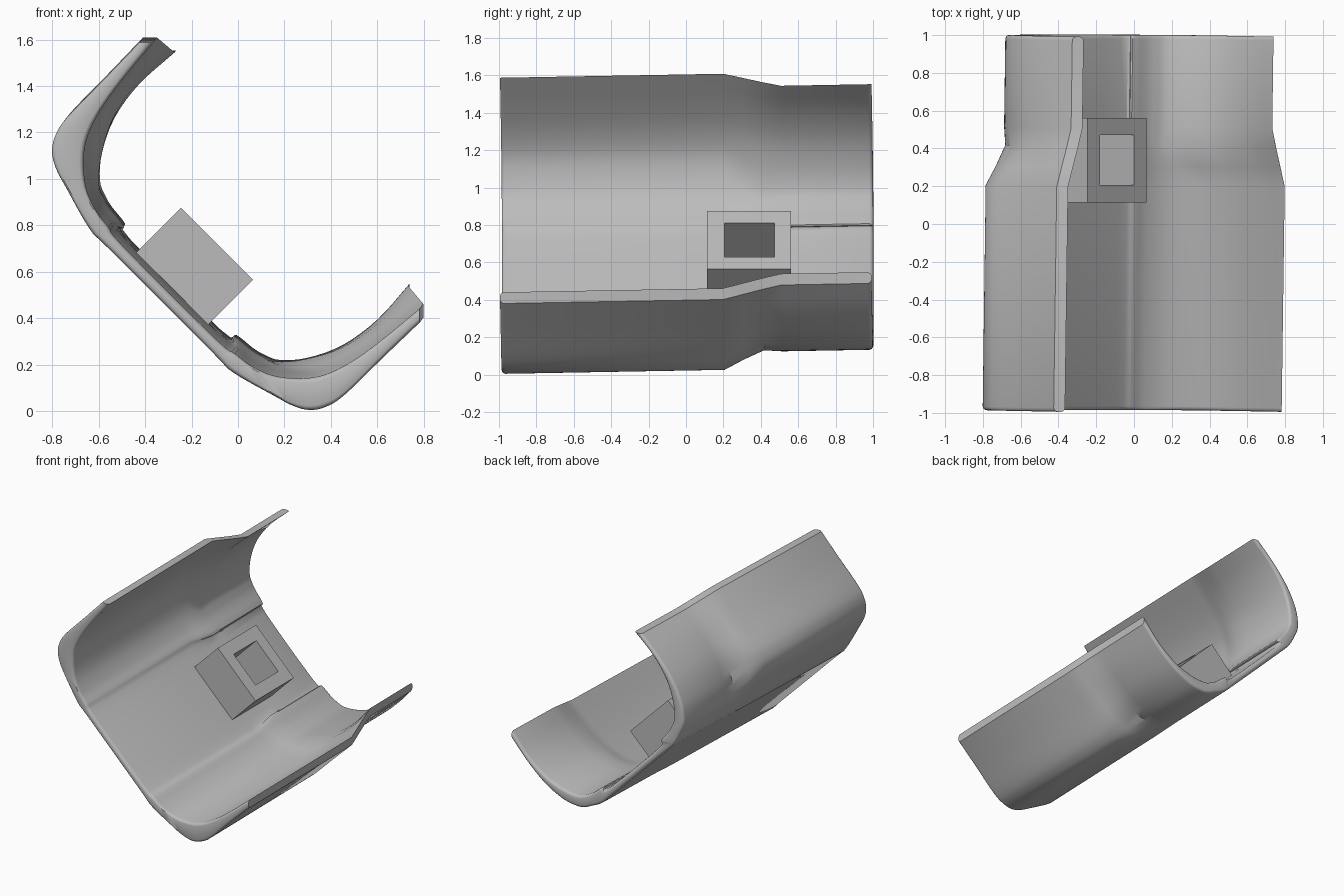
import bpy, bmesh
from mathutils import Vector

if "Cube" in bpy.data.objects:
    bpy.data.objects.remove(bpy.data.objects["Cube"])

grey = bpy.data.materials.new("plain grey")
grey.use_nodes = True
colour = (0.5, 0.5, 0.5, 1)
grey.diffuse_color = colour
grey.node_tree.nodes["Principled BSDF"].inputs["Base Color"].default_value = colour

AXIS = 0.81   # the cross-section mirrors across the line z = x + AXIS


def make_object(name, bm):
    bmesh.ops.recalc_face_normals(bm, faces=bm.faces)
    mesh = bpy.data.meshes.new(name)
    bm.to_mesh(mesh)
    bm.free()
    mesh.materials.append(grey)
    obj = bpy.data.objects.new(name, mesh)
    bpy.context.collection.objects.link(obj)
    return obj


def mirrored(half):
    half = [Vector(p) for p in half]
    return [Vector((p.y - AXIS, p.x + AXIS)) for p in reversed(half)] + half


def smooth(points, steps=4):
    """Catmull-Rom curve through the points."""
    ends = [2 * points[0] - points[1]] + points + [2 * points[-1] - points[-2]]
    curve = []
    for a, b, c, d in zip(ends, ends[1:], ends[2:], ends[3:]):
        for i in range(steps):
            t = i / steps
            curve.append(b + (c - a) * t / 2 + (2 * a - 5 * b + 4 * c - d) * t * t / 2
                         + (3 * b - a - 3 * c + d) * t ** 3 / 2)
    return curve + [points[-1]]


# Half cross-sections (x, z): wide front and narrow back
wide_outer = mirrored([(-.10, .273), (-.01, .185), (.165, .085), (.25, .04), (.32, .022),
                       (.39, .035), (.47, .085), (.63, .24), (.795, .398)])
wide_inner = mirrored([(-.085, .33), (0, .265), (.065, .215), (.165, .17), (.285, .158),
                       (.39, .175), (.51, .235), (.64, .33), (.795, .458)])
slim_outer = mirrored([(-.10, .273), (-.01, .19), (.07, .148), (.13, .122), (.19, .116),
                       (.30, .135), (.45, .21), (.60, .335), (.725, .47)])
slim_inner = mirrored([(-.085, .33), (-.02, .31), (.05, .255), (.10, .225), (.168, .202),
                       (.288, .212), (.438, .267), (.588, .377), (.725, .53)])


def blend(a, b, corner, tip):
    """Mix two sections, with separate amounts for the corners and the tips."""
    last = len(a) - 1
    mixed = []
    for i, (p, q) in enumerate(zip(a, b)):
        to_tip = max(0, 1 - min(i, last - i) / 3)
        mixed.append(p.lerp(q, corner + (tip - corner) * to_tip))
    return mixed


def section(bm, y, corner, tip, inset=0):
    """One closed ring of the shell; inset thins it to round the rims."""
    outer = smooth(blend(wide_outer, slim_outer, corner, tip))
    inner = smooth(blend(wide_inner, slim_inner, corner, tip))
    ring = []
    for p, q in zip(outer, inner):
        shift = (q - p).normalized() * inset
        ring.append((p + shift, q - shift))
    loop = [r[0] for r in ring] + [r[1] for r in reversed(ring)]
    # the long axis leans slightly
    return [bm.verts.new((p.x + .0135 * y, y - .01 * p.x - .01 * p.y, p.y + .018 * y))
            for p in loop]


# Curved shell
bm = bmesh.new()
FRONT, BACK = -.982, 1.004
rims = [(0, .02), (.003, .011), (.009, .004), (.02, 0)]
rings = [section(bm, FRONT + d, 0, 0, s) for d, s in rims]
rings.append(section(bm, .21, 0, 0))
rings.append(section(bm, .31, .55, .33))
rings.append(section(bm, .42, 1.08, .7))
rings.append(section(bm, .52, 1, 1))
rings += [section(bm, BACK - d, 1, 1, s) for d, s in reversed(rims)]
n = len(rings[0])
for a, b in zip(rings, rings[1:]):
    for i in range(n):
        j = (i + 1) % n
        bm.faces.new((a[i], a[j], b[j], b[i]))
for ring in (rings[0], rings[-1]):
    for i in range(n // 2 - 1):
        bm.faces.new((ring[i], ring[i + 1], ring[n - 2 - i], ring[n - 1 - i]))
shell = make_object("curved_shell", bm)

# Square socket standing on the inside of the shell
bm = bmesh.new()


def rectangle(half_width, y0, y1, level):
    corners = [(-1, y0), (1, y0), (1, y1), (-1, y1)]
    verts = []
    for side, y in corners:
        across = -AXIS + side * half_width
        verts.append(bm.verts.new(((level + across) / 2, y, (level - across) / 2)))
    return verts


TOP, BASE = .63, .235
loops = [rectangle(.31, .113, .562, BASE), rectangle(.31, .113, .562, TOP),
         rectangle(.18, .206, .472, TOP), rectangle(.18, .206, .472, BASE)]
for k in range(4):
    a, b = loops[k], loops[(k + 1) % 4]
    for i in range(4):
        j = (i + 1) % 4
        bm.faces.new((a[i], a[j], b[j], b[i]))
make_object("socket_block", bm)

# Smooth shading on the shell
bpy.ops.object.select_all(action='DESELECT')
shell.select_set(True)
bpy.context.view_layer.objects.active = shell
bpy.ops.object.shade_smooth_by_angle(angle=.6)
